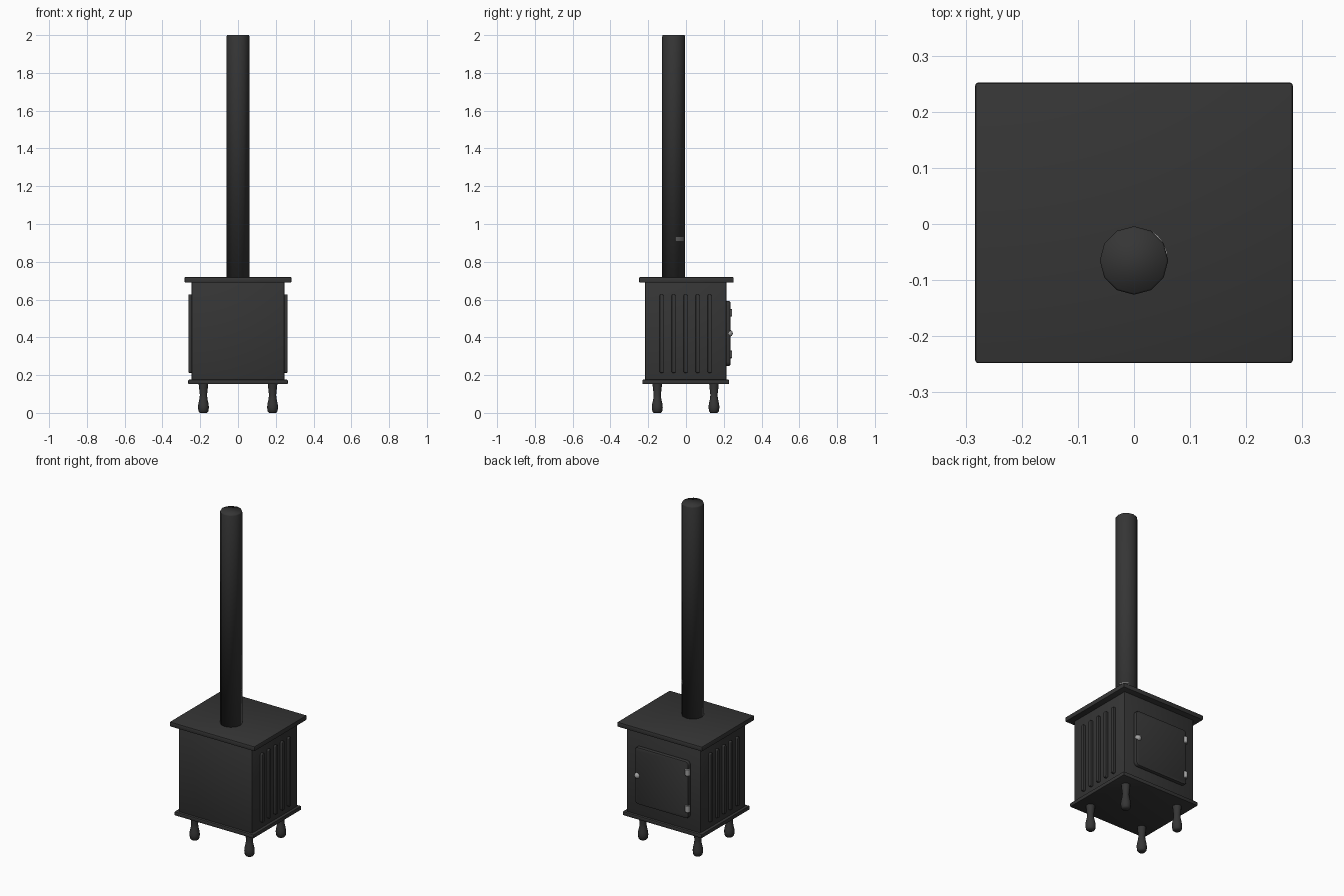
import bpy, bmesh, math
from mathutils import Matrix

if "Cube" in bpy.data.objects:
    bpy.data.objects.remove(bpy.data.objects["Cube"])


def material(name, value):
    m = bpy.data.materials.new(name)
    m.diffuse_color = (value, value, value, 1)
    m.use_nodes = True
    m.node_tree.nodes["Principled BSDF"].inputs["Base Color"].default_value = m.diffuse_color
    return m


IRON = material("black_iron", 0.036)
STEEL = material("grey_steel", 0.36)


def finish(bm, name, mat, angle=40):
    bmesh.ops.recalc_face_normals(bm, faces=bm.faces)
    me = bpy.data.meshes.new(name)
    bm.to_mesh(me)
    bm.free()
    me.materials.append(mat)
    ob = bpy.data.objects.new(name, me)
    bpy.context.collection.objects.link(ob)
    bpy.ops.object.select_all(action='DESELECT')
    ob.select_set(True)
    bpy.context.view_layer.objects.active = ob
    bpy.ops.object.shade_smooth_by_angle(angle=math.radians(angle))
    return ob


def box(name, x0, x1, y0, y1, z0, z1, mat=IRON, bevel=0.005, corner=0, axis=1):
    """Bevelled box; corner first rounds the four edges that run along axis."""
    bm = bmesh.new()
    bmesh.ops.create_cube(bm, size=1)
    for v in bm.verts:
        v.co = ((x0 + x1) / 2 + v.co.x * (x1 - x0),
                (y0 + y1) / 2 + v.co.y * (y1 - y0),
                (z0 + z1) / 2 + v.co.z * (z1 - z0))
    if corner:
        edges = [e for e in bm.edges
                 if abs(e.verts[0].co[axis] - e.verts[1].co[axis]) > 1e-5]
        bmesh.ops.bevel(bm, geom=edges, offset=corner, segments=3, profile=0.5, affect='EDGES')
        # soften only the rims of the two end faces
        bm.normal_update()
        caps = [f for f in bm.faces if abs(f.normal[axis]) > 0.9]
        edges = list({e for f in caps for e in f.edges})
    else:
        edges = bm.edges[:]
    bmesh.ops.bevel(bm, geom=edges, offset=bevel, segments=2, profile=0.5, affect='EDGES')
    return finish(bm, name, mat)


def lathe(name, profile, cx, cy, sides, mat=IRON, angle=60):
    """Turn (radius, z) points around a vertical axis and cap both ends."""
    bm = bmesh.new()
    rings = [[bm.verts.new((cx + r * math.cos(2 * math.pi * i / sides),
                            cy + r * math.sin(2 * math.pi * i / sides), z))
              for i in range(sides)] for r, z in profile]
    for a, b in zip(rings, rings[1:]):
        for i in range(sides):
            j = (i + 1) % sides
            bm.faces.new((a[i], a[j], b[j], b[i]))
    bm.faces.new(rings[0])
    bm.faces.new(rings[-1])
    return finish(bm, name, mat, angle)


# firebox with base and top plates
box("firebox", -0.246, 0.246, -0.217, 0.214, 0.165, 0.695)
box("base_plate", -0.264, 0.264, -0.231, 0.228, 0.152, 0.176)
box("top_plate", -0.283, 0.283, -0.248, 0.252, 0.690, 0.719)

# chimney pipe, softly shaded including its cap
PIPE_Y = -0.065
lathe("chimney_pipe", [(0.061, 0.71), (0.061, 1.993), (0.058, 2.0)], 0, PIPE_Y, 12, angle=180)

# turned legs
LEG = [(0.019, 0), (0.026, 0.008), (0.029, 0.03), (0.027, 0.048), (0.021, 0.075),
       (0.019, 0.095), (0.023, 0.13), (0.026, 0.16)]
for x in (-0.183, 0.183):
    for y in (-0.152, 0.148):
        lathe("leg", LEG, x, y, 12)

# raised ribs on both sides
for s in (-1, 1):
    for i in range(5):
        y = -0.129 + i * 0.0635
        x0, x1 = sorted((s * 0.240, s * 0.262))
        box("side_rib", x0, x1, y - 0.0105, y + 0.0105, 0.212, 0.627,
            bevel=0.004, corner=0.007, axis=0)

# door on the back with hinges and knob
box("door", -0.18, 0.18, 0.205, 0.235, 0.248, 0.592, bevel=0.008, corner=0.022)
for z in (0.31, 0.53):
    lathe("hinge", [(0.010, z - 0.021), (0.013, z - 0.018), (0.013, z + 0.018),
                    (0.010, z + 0.021)], -0.172, 0.231, 12, STEEL, 35)
bm = bmesh.new()
bmesh.ops.create_uvsphere(bm, u_segments=14, v_segments=8, radius=0.018,
                          matrix=Matrix.Translation((0.163, 0.23, 0.421)))
finish(bm, "door_knob", STEEL, 60)

# thin damper wires lying on the pipe's right side
for z in (0.915, 0.926):
    bm = bmesh.new()
    rows = []
    for k in range(4):
        a = math.radians((10, 30, 46, 62)[k])
        rows.append([bm.verts.new((r * math.cos(a), PIPE_Y + r * math.sin(a), z + dz))
                     for r, dz in ((0.057, -0.002), (0.0615, -0.002), (0.0615, 0.002), (0.057, 0.002))])
    for a, b in zip(rows, rows[1:]):
        for i in range(4):
            j = (i + 1) % 4
            bm.faces.new((a[i], a[j], b[j], b[i]))
    bm.faces.new(rows[0])
    bm.faces.new(rows[-1])
    finish(bm, "damper_wire", STEEL, 30)
